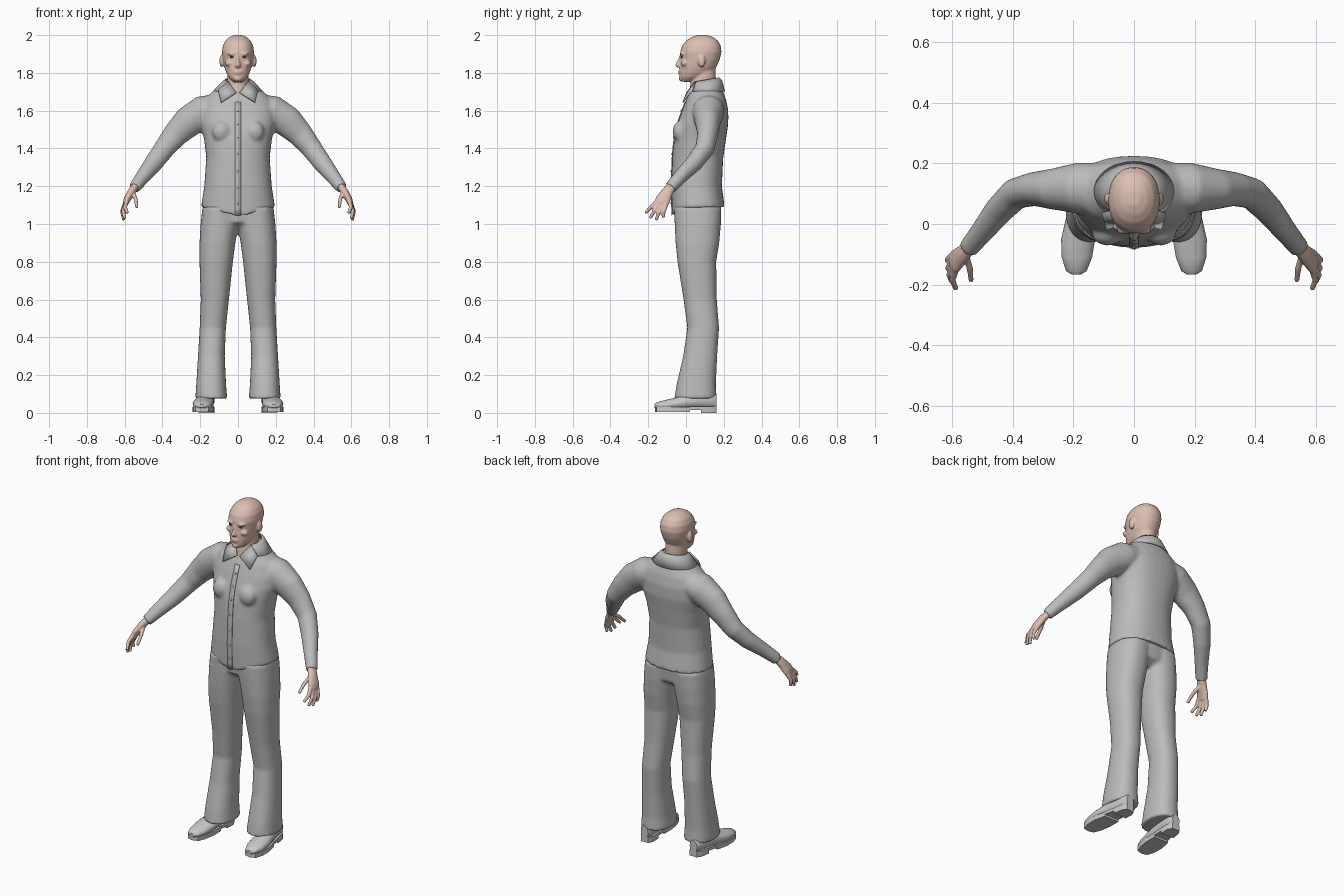
import bpy, bmesh, math
from mathutils import Vector, Matrix

if "Cube" in bpy.data.objects:
    bpy.data.objects.remove(bpy.data.objects["Cube"])


def material(name, rgb):
    m = bpy.data.materials.new(name)
    m.diffuse_color = (*rgb, 1)
    m.use_nodes = True
    m.node_tree.nodes["Principled BSDF"].inputs["Base Color"].default_value = m.diffuse_color
    return m


CLOTH = material("grey cloth", (0.50, 0.50, 0.50))
SHOE = material("light grey leather", (0.58, 0.58, 0.58))
SKIN = material("skin", (0.72, 0.52, 0.44))
DARK = material("dark eye", (0.10, 0.07, 0.06))


def finish(bm, name, mat, voxel=0, smooth=0, thick=0):
    """Turn a bmesh into an object, optionally fused into one skin."""
    bmesh.ops.recalc_face_normals(bm, faces=bm.faces)
    me = bpy.data.meshes.new(name)
    bm.to_mesh(me)
    bm.free()
    me.materials.append(mat)
    ob = bpy.data.objects.new(name, me)
    bpy.context.collection.objects.link(ob)
    if thick:
        s = ob.modifiers.new("thickness", 'SOLIDIFY')
        s.thickness, s.offset = thick, 0
    if voxel:
        r = ob.modifiers.new("fuse", 'REMESH')
        r.mode, r.voxel_size, r.use_smooth_shade = 'VOXEL', voxel, True
        s = ob.modifiers.new("smooth", 'SMOOTH')
        s.factor, s.iterations = 0.5, smooth
    else:
        bpy.ops.object.select_all(action='DESELECT')
        ob.select_set(True)
        bpy.context.view_layer.objects.active = ob
        bpy.ops.object.shade_smooth_by_angle(angle=math.radians(40))
    return ob


def loft(bm, rings):
    rows = [[bm.verts.new(p) for p in r] for r in rings]
    n = len(rows[0])
    for a, b in zip(rows, rows[1:]):
        for i in range(n):
            j = (i + 1) % n
            bm.faces.new((a[i], a[j], b[j], b[i]))
    bm.faces.new(rows[0])
    bm.faces.new(rows[-1])


def oval(z, x0, x1, y0, y1, p=2.3, dip=0, n=32):
    """Horizontal rounded section; dip lowers the middle of the front."""
    out = []
    for i in range(n):
        a = math.tau * i / n
        c, s = math.cos(a), math.sin(a)
        cc = math.copysign(abs(c) ** (2 / p), c)
        ss = math.copysign(abs(s) ** (2 / p), s)
        drop = dip * (1 - abs(cc)) if s < 0 else 0
        out.append(((x0 + x1) / 2 + cc * (x1 - x0) / 2,
                    (y0 + y1) / 2 + ss * (y1 - y0) / 2, z - drop))
    return out


def tube(bm, path, sx=1, n=16):
    """Limb through points (x, y, z, radius along y, other radius)."""
    pts = [Vector(p[:3]) for p in path]
    rings = []
    for i, p in enumerate(path):
        t = (pts[min(i + 1, len(pts) - 1)] - pts[max(i - 1, 0)]).normalized()
        a = Vector((0, 1, 0))
        a = (a - t * a.dot(t)).normalized()
        b = t.cross(a)
        ring = []
        for k in range(n):
            w = math.tau * k / n
            q = pts[i] + a * math.cos(w) * p[3] + b * math.sin(w) * p[4]
            ring.append((q.x * sx, q.y, q.z))
        rings.append(ring)
    loft(bm, rings)


def ball(bm, c, r):
    m = Matrix.Translation(c) @ Matrix.Diagonal((*r, 1))
    bmesh.ops.create_uvsphere(bm, u_segments=20, v_segments=12, radius=1, matrix=m)


# Shirt: torso, chest folds and both sleeves
TORSO = [(1.09, .196, -.075, .205), (1.2, .179, -.078, .19), (1.35, .168, -.073, .197),
         (1.45, .18, -.064, .212), (1.53, .2, -.046, .224), (1.6, .2, -.022, .224),
         (1.66, .18, .002, .212), (1.7, .135, .022, .197), (1.73, .1, .037, .182),
         (1.755, .07, .05, .165)]
bm = bmesh.new()
loft(bm, [oval(z, -w, w, f, b, dip=(.055 if z < 1.1 else 0)) for z, w, f, b in TORSO])
ARM = [(.10, .12, 1.62, .08, .07), (.18, .118, 1.595, .085, .088), (.265, .115, 1.54, .068, .083),
       (.33, .115, 1.475, .056, .068), (.39, .10, 1.40, .052, .056), (.445, .045, 1.325, .046, .05),
       (.50, -.025, 1.255, .038, .04), (.548, -.083, 1.192, .033, .032)]
for sx in (1, -1):
    tube(bm, ARM, sx, 20)
    ball(bm, (.088 * sx, -.034, 1.49), (.05, .037, .055))
finish(bm, "shirt", CLOTH, .01, 4)

# Button placket following the chest profile
def front_y(z):
    for a, b in zip(TORSO, TORSO[1:]):
        if a[0] <= z <= b[0]:
            return a[2] + (b[2] - a[2]) * (z - a[0]) / (b[0] - a[0])
    return TORSO[0][2]


bm = bmesh.new()
zs = [1.045 + .6 * i / 16 for i in range(17)]
rows = [[bm.verts.new((x, front_y(z) - .001, z)) for x in (-.015, .015)] for z in zs]
for a, b in zip(rows, rows[1:]):
    bm.faces.new((a[0], a[1], b[1], b[0]))
finish(bm, "placket", CLOTH, thick=.004)

bm = bmesh.new()
for z in (1.11, 1.19, 1.28, 1.37, 1.46, 1.53, 1.6):
    ball(bm, (0, front_y(z) - .003, z), (.006, .004, .006))
finish(bm, "buttons", CLOTH)

# Folded collar: band round the neck plus two pointed flaps
bm = bmesh.new()
rows = []
for i in range(25):
    a = math.radians(42 + 276 * i / 24)
    s, c = math.sin(a), math.cos(a)
    rows.append([bm.verts.new((.068 * s, .105 - .068 * c, 1.762 - .012 * c)),
                 bm.verts.new((.085 * s, .106 - .082 * c, 1.748 - .012 * c)),
                 bm.verts.new((.130 * s, .108 - .096 * c, 1.702))])
for a, b in zip(rows, rows[1:]):
    for k in (0, 1):
        bm.faces.new((a[k], a[k + 1], b[k + 1], b[k]))
for sx in (1, -1):
    quad = [(.008, .004, 1.695), (.054, .05, 1.755), (.105, .035, 1.71), (.09, -.016, 1.643)]
    v = [bm.verts.new((x * sx, y, z)) for x, y, z in quad]
    bm.faces.new((v[0], v[1], v[3]))
    bm.faces.new((v[1], v[2], v[3]))
finish(bm, "collar", CLOTH, thick=.006)

# Trousers: hips and two flared legs
LEG = [(1.09, -.01, .188, -.062, .188), (1.0, -.004, .198, -.06, .185), (.9, .014, .204, -.055, .176),
       (.8, .027, .204, -.045, .16), (.6, .048, .197, -.013, .163), (.45, .064, .203, .007, .175),
       (.3, .07, .212, -.015, .165), (.15, .063, .221, -.05, .158), (.075, .057, .226, -.062, .162)]
bm = bmesh.new()
loft(bm, [oval(z, -w, w, f, b) for z, w, f, b in
          [(.975, .08, .0, .13), (1.01, .165, -.05, .178), (1.12, .182, -.06, .186)]])
for sx in (1, -1):
    loft(bm, [oval(z, a * sx, b * sx, f, k) for z, a, b, f, k in LEG])
finish(bm, "trousers", CLOTH, .01, 3)

# Shoes: rounded uppers with a sole and heel
UPPER = [(-.167, .19, .014, .028, .046), (-.155, .19, .034, .02, .056), (-.11, .188, .05, .014, .068),
         (-.05, .184, .056, .014, .082), (.02, .176, .048, .018, .1), (.08, .168, .042, .02, .115),
         (.135, .163, .039, .02, .11), (.162, .162, .024, .022, .095)]
for sx, side in ((1, "left"), (-1, "right")):
    bm = bmesh.new()
    rings = []
    for y, cx, w, z0, z1 in UPPER:
        rings.append([(sx * cx + w * math.cos(math.tau * k / 20), y,
                       (z0 + z1) / 2 + (z1 - z0) / 2 * math.sin(math.tau * k / 20))
                      for k in range(20)])
    loft(bm, rings)
    finish(bm, side + "_shoe", SHOE)
    bm = bmesh.new()
    for part, z0, z1 in ((UPPER[1:5], .004, .03), (UPPER[4:], .016, .034), (UPPER[5:], 0, .03)):
        outline = [(sx * cx + w, y) for y, cx, w, *_ in part]
        outline += [(sx * cx - w, y) for y, cx, w, *_ in reversed(part)]
        if part is UPPER or part[0] == UPPER[1]:
            outline.append((sx * .19, -.164))
        loft(bm, [[(x, y, z) for x, y in outline] for z in (z0, z1)])
    finish(bm, side + "_sole", SHOE)

# Head: skull, jaw, neck and facial features
HEAD = [(1.753, .026, -.022, .03), (1.775, .048, -.034, .08), (1.8, .062, -.035, .13),
        (1.83, .072, -.033, .16), (1.87, .08, -.029, .178), (1.91, .085, -.031, .188),
        (1.945, .08, -.02, .184), (1.972, .066, .002, .168), (1.99, .045, .03, .142),
        (2.001, .018, .062, .11)]
bm = bmesh.new()
loft(bm, [oval(z, -w, w, f, b, 2.2) for z, w, f, b in HEAD])
loft(bm, [oval(z, -w, w, f, b, 2) for z, w, f, b in
          [(1.66, .062, .012, .165), (1.72, .058, .02, .158), (1.78, .057, .03, .158), (1.83, .055, .04, .155)]])
loft(bm, [oval(z, -w, w, f, 0, 2, n=16) for z, w, f in
          [(1.826, .014, -.036), (1.833, .017, -.055), (1.842, .015, -.057), (1.868, .009, -.045), (1.893, .008, -.034)]])
ball(bm, (0, -.03, 1.808), (.024, .013, .005))
ball(bm, (0, -.029, 1.797), (.021, .013, .006))
ball(bm, (0, -.026, 1.768), (.02, .013, .013))
for sx in (1, -1):
    ball(bm, (.033 * sx, -.02, 1.9), (.026, .014, .007))
    ball(bm, (.087 * sx, .083, 1.862), (.011, .02, .033))
    ball(bm, (.045 * sx, -.008, 1.85), (.024, .018, .016))
finish(bm, "head", SKIN, .006, 2)

bm = bmesh.new()
for sx in (1, -1):
    ball(bm, (.033 * sx, -.0225, 1.884), (.011, .006, .0045))
finish(bm, "eyes", DARK)

# Hands: palm, four fingers and thumb
PALM = [(.535, -.068, 1.212, .025, .02), (.565, -.1, 1.168, .031, .021),
        (.588, -.122, 1.128, .04, .018), (.597, -.132, 1.105, .037, .014)]
FINGERS = [((.588, -.15, 1.125), (.598, -.185, 1.09), (.586, -.214, 1.058)),
           ((.592, -.137, 1.118), (.608, -.168, 1.07), (.6, -.19, 1.03)),
           ((.596, -.122, 1.11), (.612, -.145, 1.06), (.605, -.158, 1.02)),
           ((.6, -.105, 1.105), (.614, -.118, 1.065), (.608, -.121, 1.034)),
           ((.555, -.1, 1.165), (.541, -.145, 1.13), (.536, -.188, 1.088))]
for sx, side in ((1, "left"), (-1, "right")):
    bm = bmesh.new()
    tube(bm, PALM, sx)
    for f in FINGERS:
        tube(bm, [(*p, r, r) for p, r in zip(f, (.012, .0105, .0085))], sx, 10)
    finish(bm, side + "_hand", SKIN, .0045, 2)
